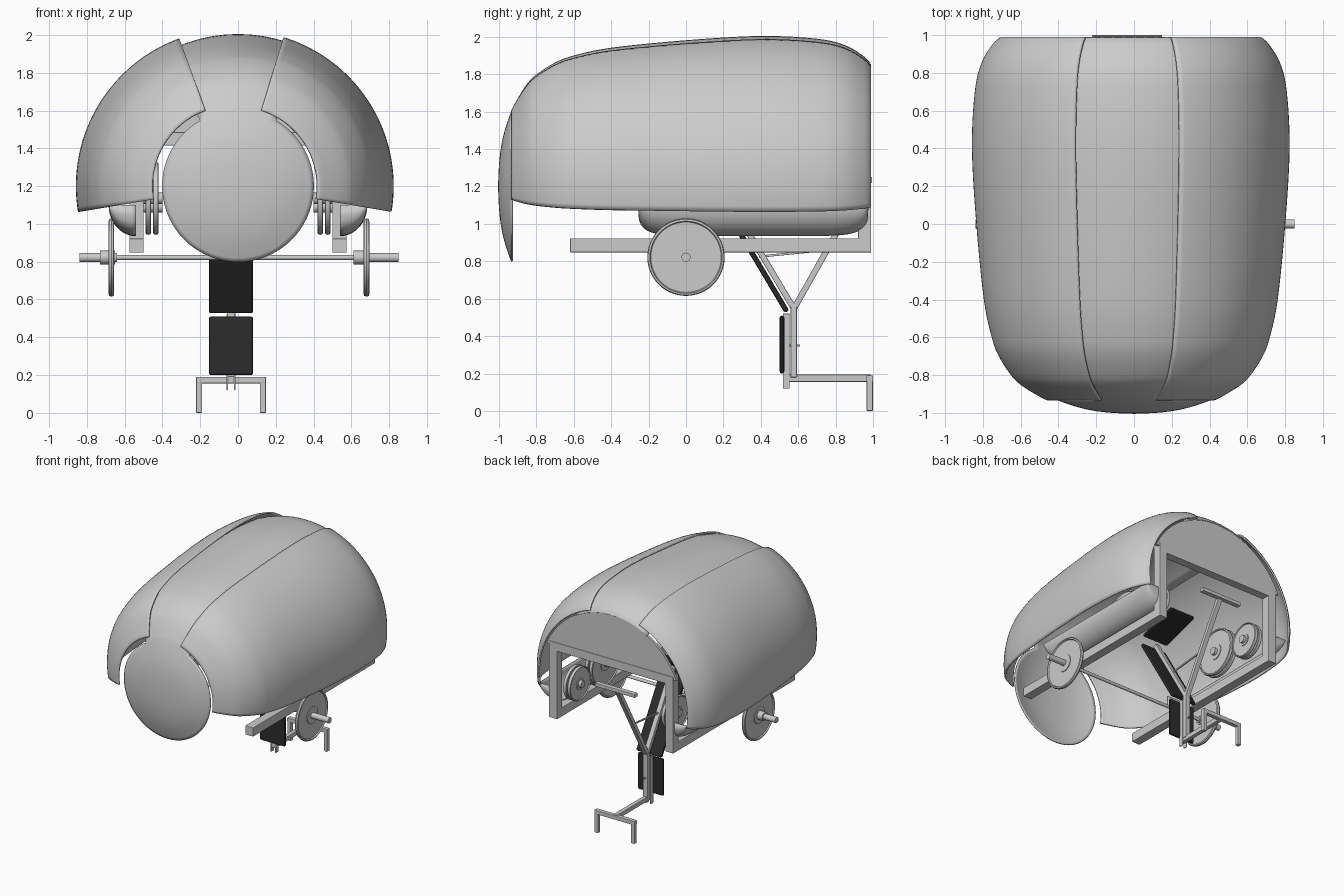
import bpy, bmesh, math

if "Cube" in bpy.data.objects:
    bpy.data.objects.remove(bpy.data.objects["Cube"])

black = bpy.data.materials.new("black_pad")
black.diffuse_color = (0.025, 0.025, 0.025, 1)
black.use_nodes = True
black.node_tree.nodes["Principled BSDF"].inputs["Base Color"].default_value = black.diffuse_color


def finish(name, bm, smooth=True, mat=None):
    bmesh.ops.remove_doubles(bm, verts=bm.verts, dist=0.0003)
    bmesh.ops.recalc_face_normals(bm, faces=bm.faces)
    me = bpy.data.meshes.new(name)
    bm.to_mesh(me)
    bm.free()
    ob = bpy.data.objects.new(name, me)
    bpy.context.collection.objects.link(ob)
    if mat:
        me.materials.append(mat)
    if smooth:
        bpy.ops.object.select_all(action='DESELECT')
        ob.select_set(True)
        bpy.context.view_layer.objects.active = ob
        bpy.ops.object.shade_smooth_by_angle(angle=math.radians(35))
    return ob


def grid(bm, rows):
    vs = [[bm.verts.new(p) for p in row] for row in rows]
    for a, b in zip(vs, vs[1:]):
        for i in range(len(a) - 1):
            bm.faces.new((a[i], a[i + 1], b[i + 1], b[i]))


def thicken(ob, t):
    m = ob.modifiers.new("thickness", 'SOLIDIFY')
    m.thickness, m.offset = t, 0


def bar(name, x, p, q, w, t, mat=None, bevel=0.004):
    """Box from p to q in the (y, z) plane, w wide in x, t thick."""
    bm = bmesh.new()
    bmesh.ops.create_cube(bm, size=1)
    dy, dz = q[0] - p[0], q[1] - p[1]
    bmesh.ops.scale(bm, vec=(w, math.hypot(dy, dz), t), verts=bm.verts)
    ob = finish(name, bm, False, mat)
    ob.location = (x, (p[0] + q[0]) / 2, (p[1] + q[1]) / 2)
    ob.rotation_euler[0] = math.atan2(dz, dy)
    m = ob.modifiers.new("bevel", 'BEVEL')
    m.width, m.segments = bevel, 2
    return ob


def lathe(name, prof, x, y, z, n=48):
    """Spin (radius, x) points about an axis parallel to x."""
    bm = bmesh.new()
    grid(bm, [[(x + px, y + r * math.cos(a), z + r * math.sin(a)) for r, px in prof]
              for a in [2 * math.pi * i / n for i in range(n + 1)]])
    return finish(name, bm)


# Shell profile: (y, radius) about the axis x=0, z=1.2
CTRL = [(-1.0, 0), (-.993, .14), (-.972, .27), (-.93, .40), (-.9, .46), (-.85, .54), (-.8, .592),
        (-.7, .657), (-.6, .695), (-.4, .737), (0, .777), (.4, .80), (.7, .785),
        (.85, .75), (.95, .69), (.985, .65)]


def spline(pts, n=5):
    out = []
    for i in range(len(pts) - 1):
        a, b = pts[max(i - 1, 0)], pts[i]
        c, d = pts[i + 1], pts[min(i + 2, len(pts) - 1)]
        for k in range(n):
            t = k / n
            out.append(tuple(.5 * (2 * b[j] + (c[j] - a[j]) * t
                                   + (2 * a[j] - 5 * b[j] + 4 * c[j] - d[j]) * t * t
                                   + (3 * b[j] - a[j] - 3 * c[j] + d[j]) * t ** 3) for j in (0, 1)))
    return out + [pts[-1]]


PROF = spline(CTRL)


def shell(bm, pts, a0, a1, n, grow=0, cx=0):
    # angles in degrees from straight up, positive to +x
    grid(bm, [[(cx + (r + grow) * math.sin(a), y, 1.2 + (r + grow) * math.cos(a))
               for a in [math.radians(a0 + (a1 - a0) * i / n) for i in range(n + 1)]]
              for y, r in pts])


# Middle panel: round nose dish plus roof strip
bm = bmesh.new()
shell(bm, PROF[:16], -180, 180, 72)
shell(bm, PROF[15:], -30, 30, 12)
thicken(finish("middle_panel", bm), .01)

# Side panels overlapping the middle one
for name, a0, a1, g, cx in (("right_panel", 17, 99.5, .018, 0),
                            ("left_panel", -99.5, -20, .026, -.026)):
    bm = bmesh.new()
    shell(bm, PROF[15:], a0, a1, 40, g, cx)
    thicken(finish(name, bm), .012)

# Rear bulkhead above the opening
bm = bmesh.new()
h = math.acos(.26 / .655)
arc = [(.655 * math.sin(a), 1.2 + .655 * math.cos(a))
       for a in [-h + 2 * h * i / 40 for i in range(41)]]
f = bm.faces.new([bm.verts.new((x, .965, z)) for x, z in arc])
ext = bmesh.ops.extrude_face_region(bm, geom=[f])
bmesh.ops.translate(bm, vec=(0, .02, 0),
                    verts=[v for v in ext['geom'] if isinstance(v, bmesh.types.BMVert)])
finish("rear_bulkhead", bm)
bar("opening_header", 0, (.92, 1.45), (.99, 1.45), 1.15, .07)

DISC = [(0, .012), (.07, .012), (.07, .006), (.188, .006), (.193, .015), (.203, .012), (.207, 0)]
DISC += [(r, -x) for r, x in reversed(DISC[:-1])]

for side, s in (("right", 1), ("left", -1)):
    # Chassis rail and rear post
    bar(side + "_rail", s * .537, (-.62, .885), (.99, .885), .075, .075)
    bar(side + "_post", s * .537, (.955, .87), (.955, 1.45), .075, .07)
    # Road wheel, hub and axle stub
    x = .68 if s > 0 else -.67
    lathe(side + "_wheel", DISC, x, 0, .822)
    lathe(side + "_hub", [(0, -.06), (.036, -.06), (.036, .02), (0, .02)], s * .67, 0, .822, 32)
    lathe(side + "_axle_end", [(0, -.03), (.024, -.03), (.024, .17), (0, .17)] if s > 0 else
          [(0, .03), (.024, .03), (.024, -.17), (0, -.17)], x, 0, .822, 24)
    # Stored spare wheels inside
    for nm, y, z, k in (("large", .45, 1.135, .93), ("small", .79, 1.09, .68)):
        for j, dx in enumerate((.435, .475)):
            lathe(f"{side}_{nm}_inner_wheel_{j}", [(r * k, px) for r, px in DISC],
                  s * dx, y, z, 40)
        lathe(f"{side}_{nm}_inner_hub", [(0, -.05), (.03, -.05), (.03, .05), (0, .05)],
              s * .45, y, z, 24)
    # Curved under-tray beneath each side panel
    bm = bmesh.new()
    rows = []
    for i in range(49):
        u = -math.cos(math.pi * i / 48)
        e = (1 - abs(u) ** 8) ** .25
        rows.append([(s * (.54 + .14 * math.cos(t)), .36 + .61 * u, 1.10 - .16 * e * math.sin(t))
                     for t in [math.pi / 2 * k / 10 for k in range(11)]])
    grid(bm, rows)
    thicken(finish(side + "_under_tray", bm), .01)

lathe("axle_rod", [(0, -.65), (.013, -.65), (.013, .65), (0, .65)], 0, 0, .822, 20)

# Folding seat pads
C = -.037
bar("lower_pad", C, (.513, .2), (.513, .51), .235, .025, black, .012)
bar("back_pad", C, (.54, .53), (.18, 1.135), .235, .028, black, .012)
bar("upper_pad", C, (.2, 1.2), (.53, 1.3), .235, .028, black, .012)

# Y-shaped stand with a T handle
bar("stand_leg", C, (.576, .18), (.576, .56), .045, .034)
bar("front_arm", C, (.578, .545), (.22, 1.145), .04, .032)
bar("rear_arm", C, (.576, .545), (.965, 1.235), .04, .032)
bar("handle", C, (.955, 1.235), (.995, 1.235), .37, .03)
bar("arm_brace", C, (.39, .825), (.74, .86), .012, .012, None, .002)
bar("pad_latch", C, (.52, .35), (.61, .35), .012, .012, None, .002)
for i, dx in enumerate((-.02, .02)):
    bar(f"pivot_plate_{i}", C + dx, (.536, .12), (.536, .52), .008, .036, None, .002)
bar("foot_beam", C, (.52, .175), (.99, .175), .035, .038)
bar("foot_crossbar", C, (.965, .173), (1.0, .173), .37, .034)
for s in (-1, 1):
    bar("foot_leg_" + ("right" if s > 0 else "left"), C + s * .169,
        (.9825, 0), (.9825, .19), .032, .034)
